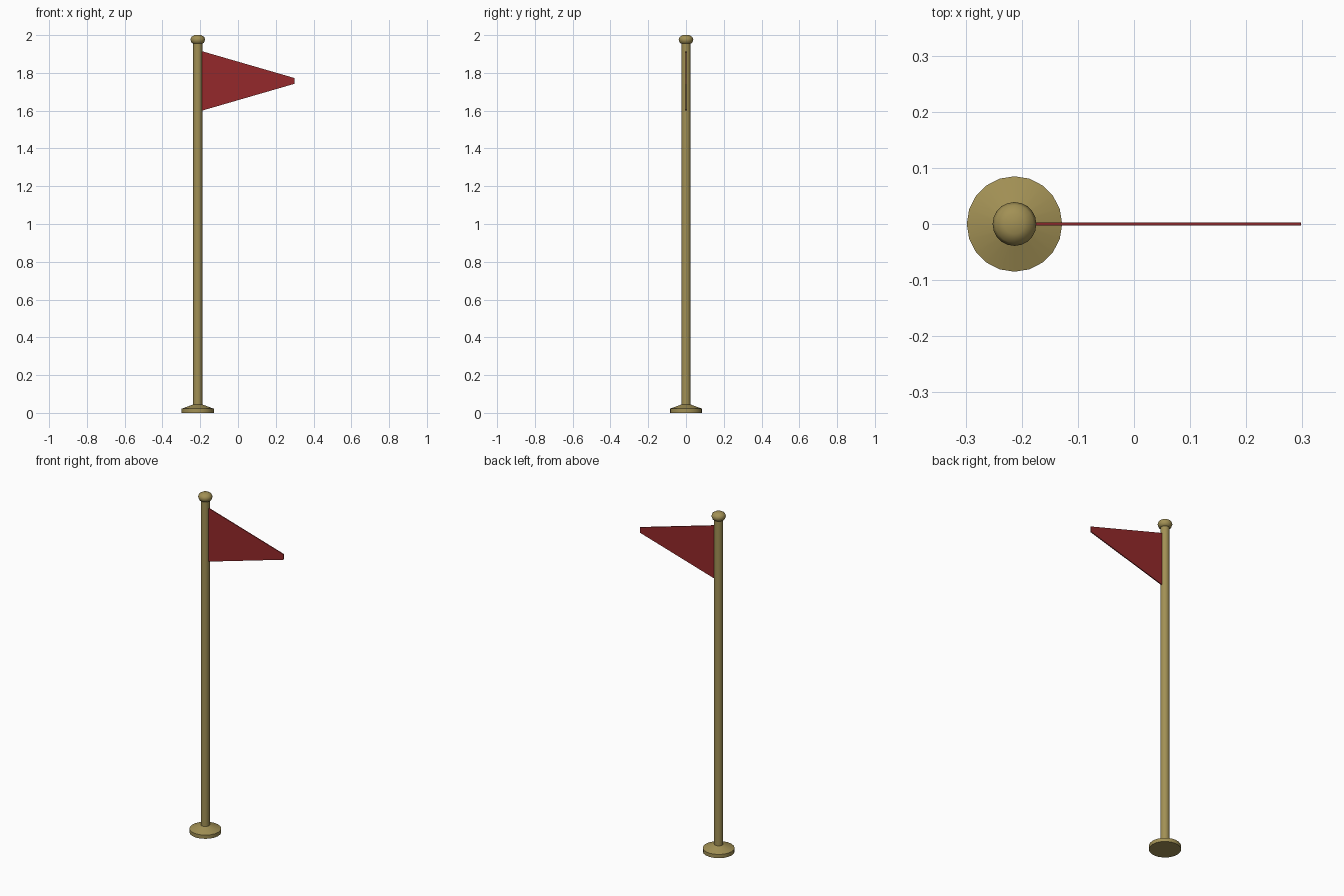
import bpy, bmesh
from math import cos, sin, pi, radians

if "Cube" in bpy.data.objects:
    bpy.data.objects.remove(bpy.data.objects["Cube"])

POLE_X = -0.213
SIDES = 20


def material(name, rgb):
    m = bpy.data.materials.new(name)
    m.diffuse_color = (*rgb, 1)
    m.use_nodes = True
    m.node_tree.nodes["Principled BSDF"].inputs["Base Color"].default_value = m.diffuse_color
    return m


def finish(name, bm, mat):
    bmesh.ops.recalc_face_normals(bm, faces=bm.faces)
    me = bpy.data.meshes.new(name)
    bm.to_mesh(me)
    bm.free()
    me.materials.append(mat)
    ob = bpy.data.objects.new(name, me)
    bpy.context.collection.objects.link(ob)
    return ob


def lathe(name, profile, mat, angle=35):
    """Capped solid of revolution around the pole axis, from (radius, z) points."""
    bm = bmesh.new()
    rings = [[bm.verts.new((POLE_X + r * cos(2 * pi * i / SIDES),
                            r * sin(2 * pi * i / SIDES), z))
              for i in range(SIDES)] for r, z in profile]
    for a, b in zip(rings, rings[1:]):
        for i in range(SIDES):
            j = (i + 1) % SIDES
            bm.faces.new((a[i], a[j], b[j], b[i]))
    bm.faces.new(rings[0])
    bm.faces.new(rings[-1])
    ob = finish(name, bm, mat)
    bpy.ops.object.select_all(action='DESELECT')
    ob.select_set(True)
    bpy.context.view_layer.objects.active = ob
    bpy.ops.object.shade_smooth_by_angle(angle=radians(angle))
    return ob


brass = material("brass", (0.36, 0.28, 0.09))
red = material("red_cloth", (0.30, 0.022, 0.024))

# Base foot, pole and rounded finial
lathe("base", [(0.085, 0), (0.085, 0.022), (0.026, 0.044)], brass, 20)
lathe("pole", [(0.024, 0.03), (0.024, 1.965)], brass)
lathe("finial", [(0.022, 1.953), (0.033, 1.96), (0.039, 1.976),
                 (0.034, 1.99), (0.018, 2.0)], brass, 45)

# Pennant with a blunt tip, tucked into the pole
outline = [(-0.195, 1.599), (0.298, 1.742), (0.298, 1.773), (-0.195, 1.916)]
bm = bmesh.new()
face = bm.faces.new([bm.verts.new((x, -0.003, z)) for x, z in outline])
ext = bmesh.ops.extrude_face_region(bm, geom=[face])
bmesh.ops.translate(bm, vec=(0, 0.006, 0),
                    verts=[g for g in ext["geom"] if isinstance(g, bmesh.types.BMVert)])
finish("flag", bm, red)
